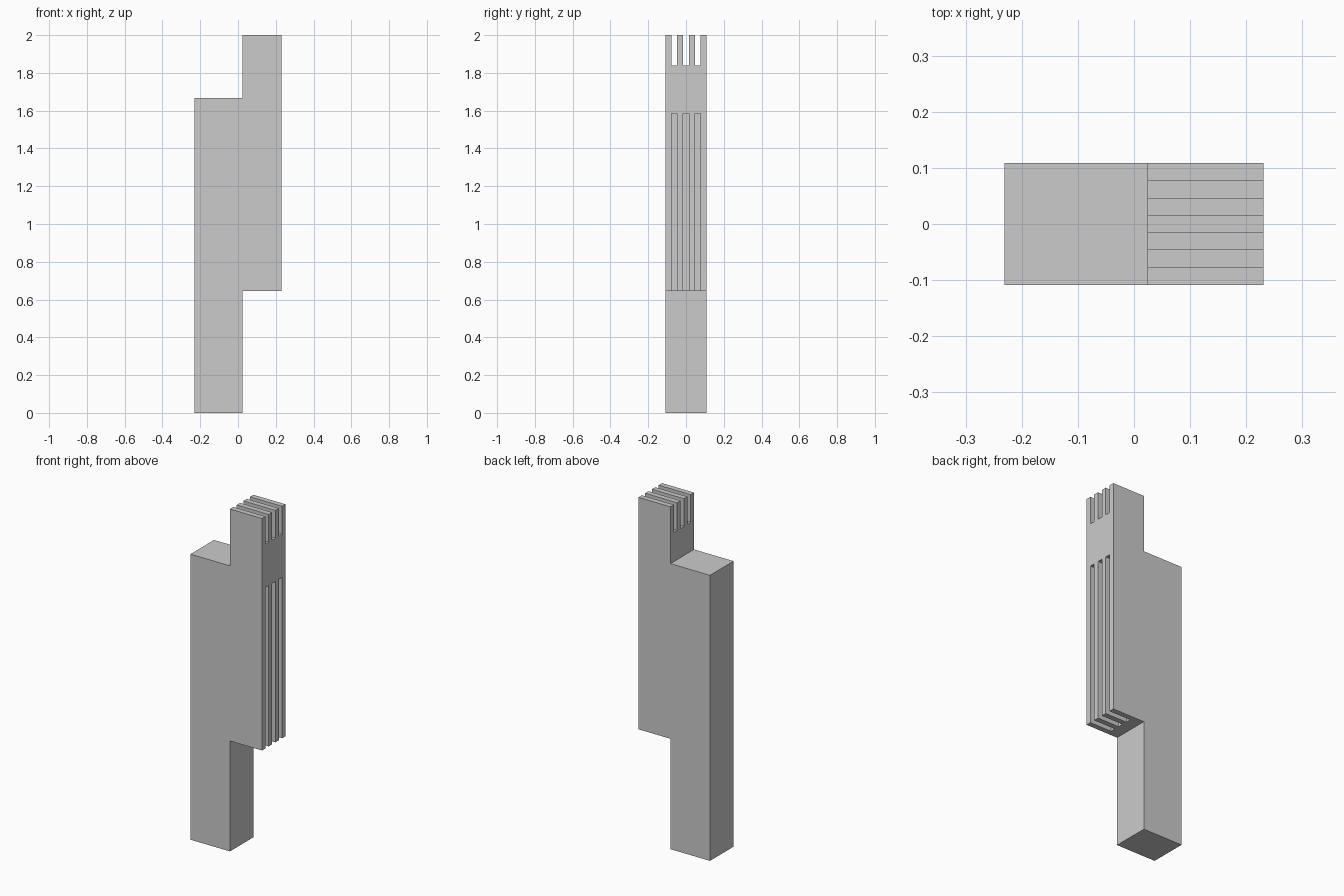
import bpy, bmesh
from mathutils import Matrix, Vector

if "Cube" in bpy.data.objects:
    bpy.data.objects.remove(bpy.data.objects["Cube"])

HALF_W = 0.1085          # half thickness in y
PITCH = 2 * HALF_W / 7   # fins and slots share one width
LEFT, STEP, RIGHT = -0.231, 0.024, 0.231


def make_object(name, bm):
    bmesh.ops.recalc_face_normals(bm, faces=bm.faces)
    mesh = bpy.data.meshes.new(name)
    bm.to_mesh(mesh)
    bm.free()
    obj = bpy.data.objects.new(name, mesh)
    bpy.context.collection.objects.link(obj)
    return obj


def add_box(bm, lo, hi):
    lo, hi = Vector(lo), Vector(hi)
    mat = Matrix.Translation((lo + hi) / 2) @ Matrix.Diagonal((*(hi - lo), 1))
    bmesh.ops.create_cube(bm, size=1, matrix=mat)


# Stepped body: side profile extruded through its thickness
profile = [(LEFT, 0), (STEP, 0), (STEP, 0.645), (RIGHT, 0.645),
           (RIGHT, 2), (STEP, 2), (STEP, 1.668), (LEFT, 1.668)]
bm = bmesh.new()
face = bm.faces.new([bm.verts.new((x, -HALF_W, z)) for x, z in profile])
ext = bmesh.ops.extrude_face_region(bm, geom=[face])
bmesh.ops.translate(bm, vec=(0, 2 * HALF_W, 0),
                    verts=[v for v in ext["geom"] if isinstance(v, bmesh.types.BMVert)])
body = make_object("stepped_body", bm)

# Slots: three through the top, three long ones in the right face
bm = bmesh.new()
for i in (-1, 0, 1):
    y0, y1 = (2 * i - 0.5) * PITCH, (2 * i + 0.5) * PITCH
    add_box(bm, (STEP - 0.1, y0, 1.838), (RIGHT + 0.1, y1, 2.1))
    add_box(bm, (RIGHT - 0.14, y0, 0.55), (RIGHT + 0.1, y1, 1.585))
cutter = make_object("slot_cutter", bm)
cutter.hide_render = True

# Cut the slots and remove the helper
mod = body.modifiers.new("slots", "BOOLEAN")
mod.operation = "DIFFERENCE"
mod.solver = "EXACT"
mod.object = cutter
bpy.context.view_layer.objects.active = body
bpy.ops.object.modifier_apply(modifier=mod.name)
bpy.data.objects.remove(cutter)
